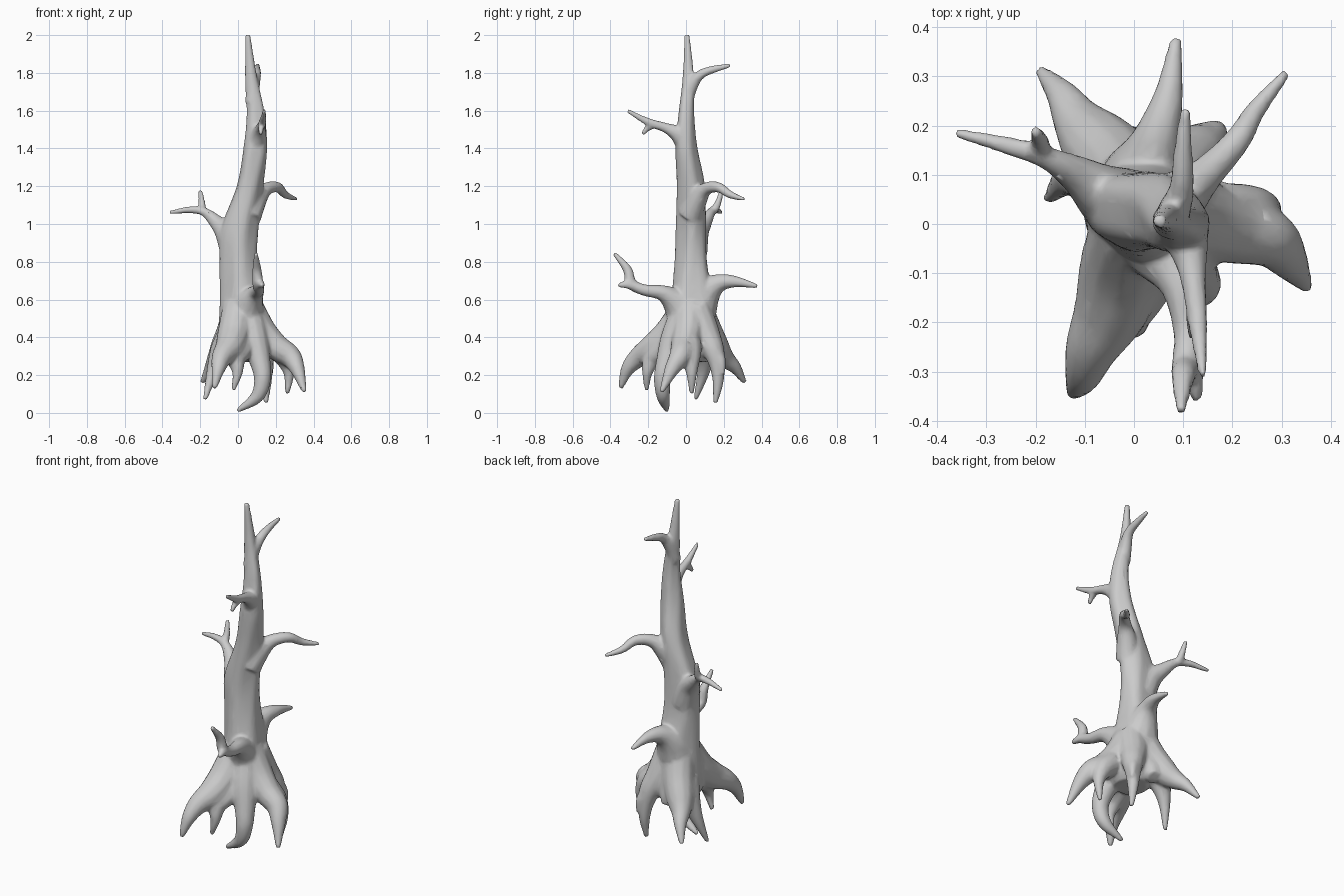
import bpy, bmesh, math
from mathutils import Vector

bm = bmesh.new()


def spline(pts, steps=5):
    """Catmull-Rom through tuples of any length."""
    out = []
    p = [Vector(q) for q in pts]
    p = [p[0] * 2 - p[1]] + p + [p[-1] * 2 - p[-2]]
    for i in range(1, len(p) - 2):
        a, b, c, d = p[i - 1:i + 3]
        for s in range(steps):
            t = s / steps
            out.append(0.5 * (2 * b + (c - a) * t + (2 * a - 5 * b + 4 * c - d) * t * t
                              + (3 * b - a - 3 * c + d) * t ** 3))
    return out + [p[-2]]


def skin(rings):
    """Close a list of point rings into a capped tube."""
    vs = [[bm.verts.new(c) for c in r] for r in rings]
    n = len(vs[0])
    for a, b in zip(vs, vs[1:]):
        for i in range(n):
            j = (i + 1) % n
            bm.faces.new((a[i], a[j], b[j], b[i]))
    bm.faces.new(vs[0][::-1])
    bm.faces.new(vs[-1])


def limb(*pts, n=12):
    """Tapered round limb; points are (x, y, z, radius)."""
    path = spline(pts)
    pos = [Vector(p[:3]) for p in path]
    side = None
    rings = []
    for i, c in enumerate(pos):
        t = (pos[min(i + 1, len(pos) - 1)] - pos[max(i - 1, 0)]).normalized()
        if side is None:
            side = t.orthogonal()
        side = (side - t * side.dot(t)).normalized()
        up = t.cross(side)
        r = max(path[i][3], 0.011)
        rings.append([c + r * (math.cos(k * math.tau / n) * side
                               + math.sin(k * math.tau / n) * up) for k in range(n)])
    skin(rings)


# trunk: (x, y, z, half width x, half width y), with twisting ridges
trunk = [(0.04, 0.02, 0.27, .09, .09), (0.035, 0.025, 0.33, .13, .14),
         (0.03, 0.03, 0.45, .125, .13), (0.02, 0.035, 0.6, .108, .112),
         (0.005, 0.03, 0.8, .10, .085), (0.005, 0.03, 0.97, .10, .08),
         (0.06, 0.025, 1.2, .07, .075), (0.09, 0.0, 1.4, .063, .058),
         (0.095, 0.0, 1.58, .048, .042), (0.07, 0.012, 1.78, .032, .03),
         (0.052, 0.006, 2.005, .014, .014)]
rings = []
for x, y, z, rx, ry in spline(trunk, 6):
    ring = []
    for k in range(24):
        a = k * math.tau / 24
        f = 1 + 0.05 * math.cos(3 * a + 5 * z) + 0.04 * math.cos(5 * a - 6 * z)
        ring.append((x + rx * f * math.cos(a), y + ry * f * math.sin(a), z))
    rings.append(ring)
skin(rings)

# top back branch
limb((.07, .0, 1.64, .035), (.083, .03, 1.73, .034), (.097, .075, 1.79, .026),
     (.1, .15, 1.82, .02), (.105, .235, 1.84, .012))
# upper front branch and twig
limb((.09, .0, 1.41, .05), (.11, -.045, 1.475, .042), (.12, -.11, 1.51, .027),
     (.13, -.2, 1.54, .021), (.14, -.31, 1.6, .011))
limb((.127, -.16, 1.53, .022), (.122, -.2, 1.51, .018), (.12, -.23, 1.475, .012))
# left branch and twig
limb((-.02, .04, .85, .075), (-.06, .06, .95, .063), (-.115, .1, 1.01, .04),
     (-.18, .135, 1.065, .024), (-.26, .16, 1.075, .019), (-.365, .186, 1.06, .011))
limb((-.19, .14, 1.065, .024), (-.19, .165, 1.1, .02), (-.2, .19, 1.18, .012))
# right branch
limb((.06, .02, 1.04, .065), (.1, .06, 1.13, .055), (.15, .105, 1.185, .036),
     (.21, .17, 1.195, .028), (.25, .235, 1.155, .021), (.312, .31, 1.13, .011))
# lower back branch
limb((.02, .05, .52, .11), (.025, .095, .62, .09), (.045, .17, .685, .052),
     (.07, .26, .695, .031), (.086, .38, .67, .012))
# lower front branch and twig
limb((.04, 0, .5, .1), (.06, -.05, .58, .078), (.095, -.125, .635, .043),
     (.11, -.22, .65, .031), (.105, -.29, .685, .03), (.1, -.31, .76, .025),
     (.095, -.38, .845, .012))
limb((.11, -.26, .665, .028), (.12, -.31, .68, .023), (.13, -.36, .675, .012))

# front left root with inner prong and web
limb((.0, .0, .55, .085), (-.02, -.08, .42, .09), (-.045, -.17, .345, .078),
     (-.085, -.25, .295, .056), (-.105, -.31, .23, .037), (-.125, -.347, .13, .013))
limb((-.01, -.12, .34, .07), (-.01, -.18, .28, .05), (-.003, -.205, .21, .028),
     (-.025, -.208, .12, .012))
limb((.04, -.05, .4, .08), (.02, -.14, .32, .05), (.0, -.18, .29, .04))
# right root with inner prong
limb((.05, .02, .55, .09), (.12, .01, .43, .085), (.2, -.01, .35, .072),
     (.275, -.03, .3, .06), (.315, -.075, .23, .04), (.352, -.13, .11, .013))
limb((.18, .02, .36, .066), (.24, .025, .3, .055), (.27, .03, .21, .03),
     (.26, .03, .1, .012))
# back left root with side prong
limb((.0, .06, .55, .085), (-.03, .11, .43, .085), (-.075, .16, .34, .076),
     (-.115, .21, .285, .052), (-.145, .26, .24, .034), (-.19, .312, .16, .013))
limb((-.04, .07, .4, .08), (-.09, .1, .32, .062), (-.135, .09, .21, .034),
     (-.175, .05, .07, .012))
# back right root with outer prong
limb((.06, .05, .55, .085), (.09, .1, .42, .08), (.13, .145, .33, .06),
     (.145, .165, .25, .042), (.15, .17, .16, .029), (.148, .155, .05, .012))
limb((.12, .14, .34, .05), (.16, .18, .28, .032), (.175, .195, .205, .012))
# web joining the rear roots
limb((.02, .08, .45, .08), (.0, .14, .33, .06), (.0, .165, .28, .04))
# front root curling to the ground
limb((.05, .0, .52, .09), (.085, -.06, .38, .08), (.115, -.1, .28, .058),
     (.13, -.125, .18, .046), (.1, -.12, .085, .036), (-.005, -.1, .01, .012))

bmesh.ops.recalc_face_normals(bm, faces=bm.faces)
mesh = bpy.data.meshes.new("dead_tree")
bm.to_mesh(mesh)
bm.free()
tree = bpy.data.objects.new("dead_tree", mesh)
bpy.context.collection.objects.link(tree)

# fuse limbs into one skin, soften the joins, then thin the mesh
m = tree.modifiers.new("fuse", 'REMESH')
m.mode = 'VOXEL'
m.voxel_size = 0.008
m.use_smooth_shade = True
m = tree.modifiers.new("soften", 'SMOOTH')
m.factor = 0.5
m.iterations = 10
m = tree.modifiers.new("thin", 'DECIMATE')
m.ratio = 0.2
